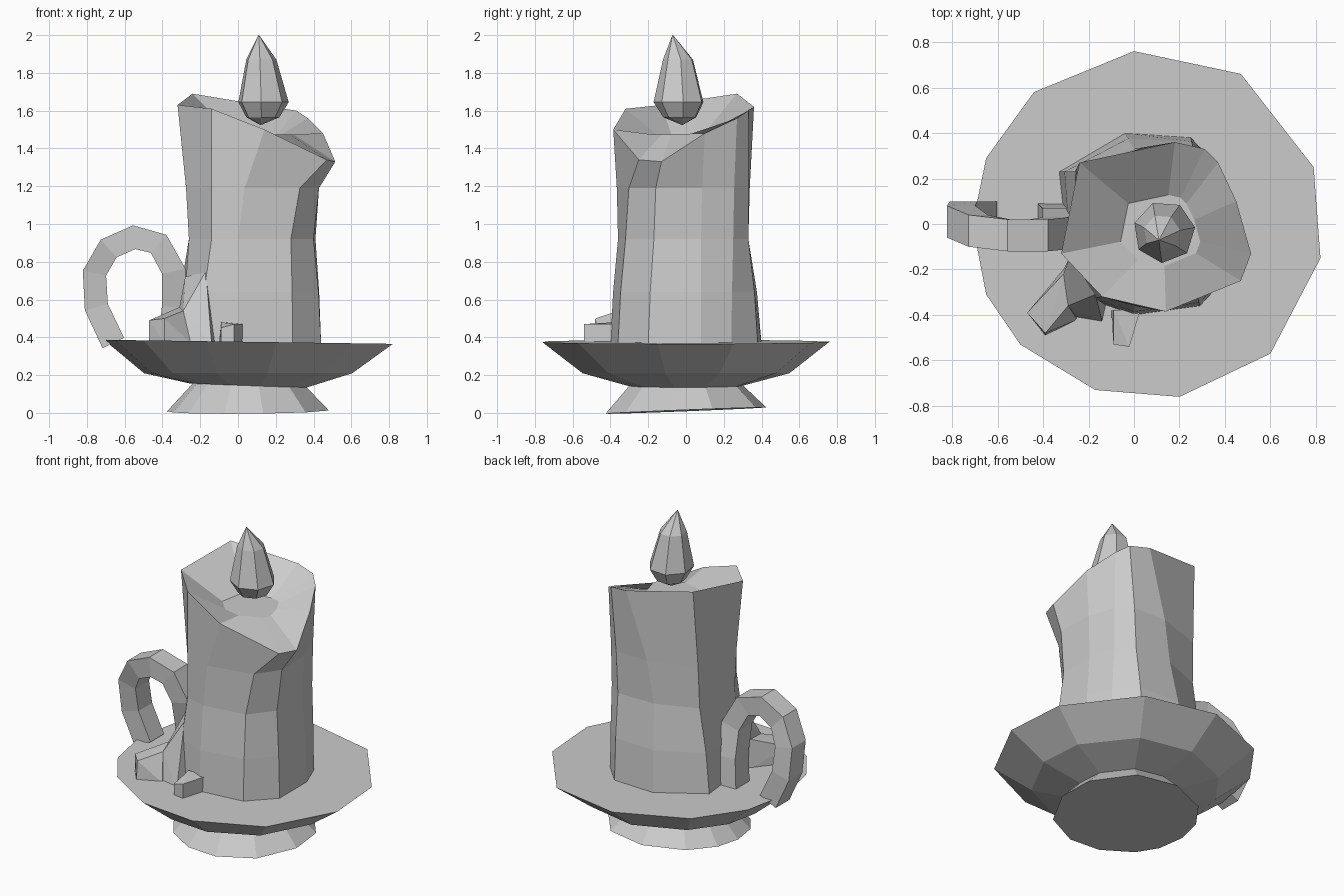
import bpy, bmesh, math
from mathutils import Vector

if "Cube" in bpy.data.objects:
    bpy.data.objects.remove(bpy.data.objects["Cube"])


def finish(name, bm):
    bmesh.ops.recalc_face_normals(bm, faces=bm.faces)
    mesh = bpy.data.meshes.new(name)
    bm.to_mesh(mesh)
    bm.free()
    obj = bpy.data.objects.new(name, mesh)
    bpy.context.collection.objects.link(obj)
    return obj


def loft(name, rings):
    """Skin matching closed rings of points and cap both ends."""
    bm = bmesh.new()
    loops = [[bm.verts.new(p) for p in ring] for ring in rings]
    n = len(loops[0])
    for a, b in zip(loops, loops[1:]):
        for i in range(n):
            j = (i + 1) % n
            bm.faces.new((a[i], a[j], b[j], b[i]))
    bm.faces.new(loops[0])
    bm.faces.new(loops[-1])
    return finish(name, bm)


def hull(name, points):
    bm = bmesh.new()
    verts = [bm.verts.new(p) for p in points]
    res = bmesh.ops.convex_hull(bm, input=verts)
    junk = [v for v in bm.verts if not v.link_faces]
    bmesh.ops.delete(bm, geom=junk, context='VERTS')
    return finish(name, bm)


# Saucer with flared foot: one uneven outline, scaled per level
rim = [(0, .76), (.47, .66), (.79, .25), (.82, -.15), (.60, -.57), (.20, -.76),
       (-.17, -.73), (-.50, -.53), (-.65, -.31), (-.71, 0), (-.65, .29), (-.44, .58)]


def level(scale, z, tilt_x=0, tilt_y=0):
    return [(.05 + (x - .05) * scale, y * scale,
             z + tilt_x * x + tilt_y * y) for x, y in rim]


loft("foot", [level(.56, .012, .005, .022), level(.37, .165)])
loft("saucer", [level(.40, .145, -.015), level(.72, .21), level(1, .377, -.014)])

# Candle: three uneven outlines with blended rings between, sloping molten top
base = [(-.29, -.13), (-.33, .23), (-.04, .40), (.25, .38), (.38, .24),
        (.44, .08), (.44, -.20), (.29, -.36), (0, -.40), (-.20, -.33)]
waist = [(-.26, -.13), (-.26, .23), (0, .33), (.26, .33), (.36, .25),
         (.41, .08), (.40, -.17), (.28, -.32), (0, -.36), (-.14, -.32)]
top = [(-.32, -.13, 1.63), (-.24, .27, 1.69), (.18, .36, 1.62), (.31, .33, 1.60),
       (.37, .27, 1.56), (.45, .10, 1.48), (.515, -.13, 1.33), (.47, -.25, 1.34),
       (.14, -.385, 1.50), (-.14, -.32, 1.61)]


def blend(a, b, t, z):
    return [(p[0] + (q[0] - p[0]) * t, p[1] + (q[1] - p[1]) * t, z)
            for p, q in zip(a, b)]


pool = [(.13, -.04)] * len(top)
loft("candle", [blend(base, base, 0, .365), blend(base, waist, .35, .64),
                blend(waist, waist, 0, .92), blend(waist, top, .25, 1.19),
                top, blend(top, pool, .58, 1.475)])

# Wax drips at the candle's foot
hull("drip_run", [(-.47, -.39, .37), (-.39, -.49, .37), (-.47, -.39, .49), (-.39, -.48, .50),
                  (-.31, -.22, .56), (-.29, -.36, .54), (-.31, -.20, .37), (-.25, -.42, .37)])
hull("drip_root", [(-.17, -.31, .75), (-.28, -.14, .72), (-.31, -.22, .56), (-.29, -.36, .54),
                   (-.31, -.20, .37), (-.26, -.41, .37), (-.14, -.43, .37), (-.10, -.25, .37)])
hull("drip_small", [(-.09, -.53, .37), (-.02, -.54, .37), (-.09, -.53, .45), (-.02, -.54, .47),
                    (-.10, -.38, .37), (.03, -.37, .37), (-.09, -.38, .48), (.03, -.37, .47)])

# Ring handle: rectangular section swept along an arch
path = [Vector(p) for p in [(-.66, .03, .37), (-.75, .03, .56), (-.76, .01, .74),
                            (-.685, -.03, .87), (-.55, -.05, .93), (-.42, -.05, .895),
                            (-.34, -.04, .75), (-.34, 0, .56), (-.36, .02, .37)]]
sections = []
for i, p in enumerate(path):
    d = path[min(i + 1, len(path) - 1)] - path[max(i - 1, 0)]
    out = Vector((-d.z, 0, d.x)).normalized() * .063
    side = Vector((0, .07, 0))
    sections.append([p + out + side, p + out - side, p - out - side, p - out + side])
loft("handle", sections)

# Flame: seven-sided teardrop
SIDES = 7
flame = []
for x, y, z, r in [(.12, -.02, 1.525, .004), (.13, -.03, 1.565, .09), (.133, -.035, 1.645, .137),
                   (.122, -.04, 1.87, .082), (.11, -.07, 2.0, .002)]:
    flame.append([(x + r * math.cos(2 * math.pi * k / SIDES + .15),
                   y + r * math.sin(2 * math.pi * k / SIDES + .15), z) for k in range(SIDES)])
loft("flame", flame)
